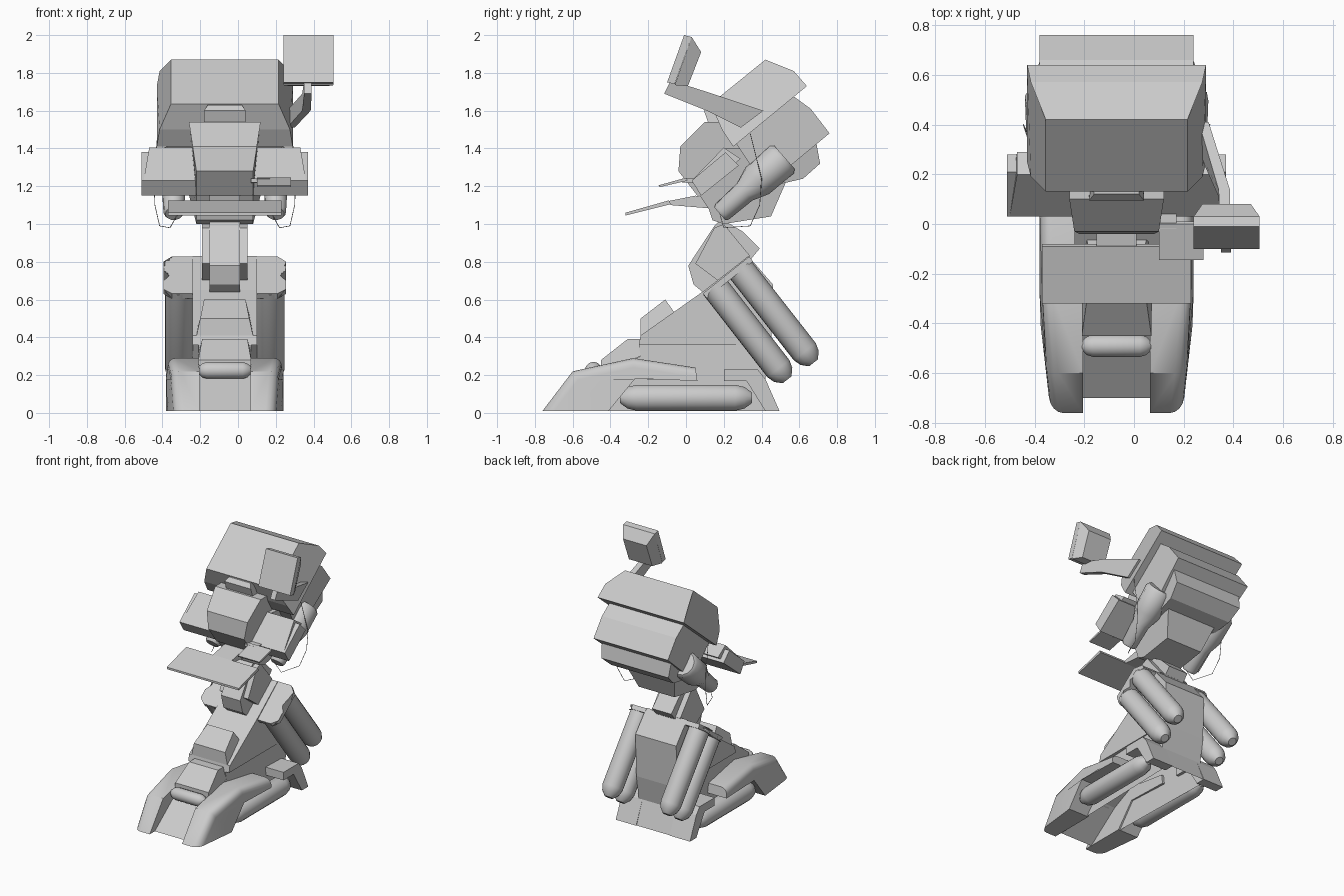
import bpy, bmesh, math
from mathutils import Vector

cube = bpy.data.objects.get("Cube")
if cube:
    bpy.data.objects.remove(cube)

GREY = (0.6, 0.6, 0.6, 1)
mat = bpy.data.materials.new("plain grey")
mat.use_nodes = True
mat.diffuse_color = GREY
mat.node_tree.nodes["Principled BSDF"].inputs["Base Color"].default_value = GREY
CX = -0.07  # centre plane of the machine
SIDES = (("left", 1), ("right", -1))


def finish(name, bm, smooth=False):
    bmesh.ops.recalc_face_normals(bm, faces=bm.faces)
    mesh = bpy.data.meshes.new(name)
    bm.to_mesh(mesh)
    bm.free()
    mesh.materials.append(mat)
    ob = bpy.data.objects.new(name, mesh)
    bpy.context.collection.objects.link(ob)
    if smooth:
        bpy.ops.object.select_all(action='DESELECT')
        ob.select_set(True)
        bpy.context.view_layer.objects.active = ob
        bpy.ops.object.shade_smooth_by_angle(angle=math.radians(40))
    return ob


def prism(name, pts, lo, hi, bevel_top=0, bevel=0.05, open_end=False):
    """Extrude a (y, z) profile across x; lo and hi may vary per point."""
    n = len(pts)
    lo = lo if isinstance(lo, tuple) else (lo,) * n
    hi = hi if isinstance(hi, tuple) else (hi,) * n
    bm = bmesh.new()
    a = [bm.verts.new((CX + x, y, z)) for x, (y, z) in zip(lo, pts)]
    b = [bm.verts.new((CX + x, y, z)) for x, (y, z) in zip(hi, pts)]
    bm.faces.new(a)
    bm.faces.new(b)
    for i in range(n - 1 if open_end else n):
        j = (i + 1) % n
        bm.faces.new((a[i], a[j], b[j], b[i]))
    if bevel_top:
        edges = [bm.edges.get((b[i], b[i + 1])) for i in range(bevel_top)]
        bmesh.ops.bevel(bm, geom=edges, offset=bevel, segments=4, profile=0.5,
                        affect='EDGES', clamp_overlap=True)
    return finish(name, bm, bevel_top > 0)


def block(name, pts, w, **kw):
    """Profile extruded symmetrically about the centre plane."""
    neg = tuple(-k for k in w) if isinstance(w, tuple) else -w
    return prism(name, pts, neg, w, **kw)


def pair(name, pts, inner, outer, **kw):
    for side, s in SIDES:
        i, o = [tuple(s * k for k in v) if isinstance(v, tuple) else s * v
                for v in (inner, outer)]
        prism(f"{side}_{name}", pts, i, o, **kw)


def lathe(name, p0, p1, rings, sides=16):
    """Rings of (distance along the axis, radius) swept from p0 towards p1."""
    p0, p1 = Vector(p0), Vector(p1)
    axis = (p1 - p0).normalized()
    u = axis.orthogonal().normalized()
    v = axis.cross(u)
    bm = bmesh.new()
    loops = []
    for d, r in rings:
        angs = [2 * math.pi * (k + 0.5) / sides for k in range(sides)]
        loops.append([bm.verts.new(p0 + axis * d + r * (u * math.cos(t) + v * math.sin(t)))
                      for t in angs])
    for a, b in zip(loops, loops[1:]):
        for k in range(sides):
            j = (k + 1) % sides
            bm.faces.new((a[k], a[j], b[j], b[k]))
    bm.faces.new(loops[0])
    bm.faces.new(loops[-1])
    return finish(name, bm, True)


def taper(length, r, depth, both=True):
    """Rings of a tank with tapered ends; the start is flat when both is False."""
    end = [(length - depth, r), (length - depth * 0.45, r * 0.83), (length, r * 0.4)]
    start = [(length - d, q) for d, q in reversed(end)] if both else [(0, r)]
    return start + end


# Base hull, open underneath
block("base_hull", [(-0.70, 0.01), (-0.45, 0.2), (-0.24, 0.3), (-0.25, 0.36),
                    (0.45, 0.36), (0.42, 0.18), (0.49, 0.01)], (0.14,) * 4 + (0.17,) * 3,
      open_end=True)
block("front_step", [(-0.45, 0.205), (-0.45, 0.28), (-0.31, 0.39), (-0.2, 0.39), (-0.2, 0.32)],
      (0.14, 0.14, 0.12, 0.12, 0.14))
block("front_hatch", [(-0.24, 0.36), (-0.24, 0.5), (-0.11, 0.6), (-0.06, 0.53), (0.0, 0.4)],
      (0.16, 0.13, 0.11, 0.12, 0.16))
lathe("front_bumper", (CX - 0.14, -0.49, 0.225), (CX + 0.14, -0.49, 0.225),
      taper(0.28, 0.045, 0.045))

# Fenders, rear guards and pontoons
pair("fender", [(-0.76, 0.01), (-0.60, 0.22), (-0.28, 0.29), (0.05, 0.24), (0.06, 0.17),
                (-0.27, 0.18), (-0.41, 0.01)],
     0.135, (0.265, 0.285, 0.31, 0.31, 0.31, 0.31, 0.305), bevel_top=3, bevel=0.05)
pair("rear_guard", [(0.2, 0.23), (0.38, 0.23), (0.42, 0.18), (0.495, 0.01), (0.42, 0.01),
                    (0.32, 0.17), (0.2, 0.17)], 0.14, 0.31)
for side, s in SIDES:
    x = CX + s * 0.235
    lathe(f"{side}_pontoon", (x, -0.35, 0.08), (x, 0.35, 0.08), taper(0.70, 0.07, 0.09))

# Sloping lower body and tanks
block("lower_body", [(-0.25, 0.36), (-0.24, 0.41), (0.1, 0.65), (0.33, 0.83),
                     (0.46, 0.68), (0.45, 0.36)], 0.17)
for side, s in SIDES:
    x = CX + s * 0.243
    for label, top, bottom in (("front", (0.15, 0.67), (0.535, 0.175)),
                               ("rear", (0.28, 0.77), (0.675, 0.265))):
        p, q = (x, *top), (x, *bottom)
        lathe(f"{side}_{label}_tank", p, q, taper(math.dist(p, q), 0.074, 0.075, False))

# One notched cap closes each pair of tanks
steps = ((0, 0.28), (0.12, 0.325), (0.34, 0.325), (0.48, 0.295),
         (0.62, 0.325), (0.86, 0.325), (1, 0.28))
upper = [(0.09 + 0.245 * t, 0.632 + 0.196 * t) for t, w in steps]
lower = [(y + 0.02, z - 0.026) for y, z in reversed(upper)]
edge = tuple(w for t, w in steps)
pair("tank_cap", upper + lower, 0.165, edge + edge[::-1])

# Neck
block("neck", [(0.04, 0.68), (0.012, 0.78), (0.15, 0.99), (0.2, 1.04), (0.35, 0.82),
               (0.1, 0.63)], 0.08)
pair("neck_plate", [(0.05, 0.79), (0.15, 0.98), (0.2, 1.0), (0.34, 0.83), (0.17, 0.7)],
     0.08, 0.12)
block("neck_brace", [(0.2, 1.02), (0.3, 0.96), (0.39, 0.87), (0.34, 0.81), (0.2, 0.95)], 0.08)

# Torso and face
block("face", [(0.1, 1.54), (-0.03, 1.41), (-0.04, 1.28), (0.06, 1.15),
               (0.4, 1.15), (0.4, 1.54)], (0.19, 0.17, 0.15, 0.15, 0.15, 0.19))
block("brow_box", [(0.12, 1.63), (0.095, 1.6), (0.12, 1.53), (0.3, 1.53), (0.3, 1.63)],
      (0.09, 0.11, 0.11, 0.11, 0.09))
block("torso", [(0.04, 1.2), (0.12, 1.08), (0.14, 1.02), (0.2, 1.0), (0.45, 1.04),
                (0.55, 1.27), (0.5, 1.4), (0.2, 1.4)],
      (0.15, 0.15, 0.15, 0.15, 0.15, 0.22, 0.25, 0.2))
block("rear_pack", [(0.4, 1.38), (0.69, 1.43), (0.71, 1.32), (0.62, 1.24), (0.45, 1.2)],
      (0.29, 0.29, 0.28, 0.26, 0.24))

# Head slabs
block("back_slab", [(0.25, 1.45), (0.55, 1.69), (0.66, 1.61), (0.76, 1.48), (0.53, 1.29),
                    (0.35, 1.3)], (0.31, 0.31, 0.31, 0.31, 0.29, 0.29))
block("visor", [(0.13, 1.635), (0.42, 1.87), (0.57, 1.81), (0.64, 1.73), (0.25, 1.41),
                (0.19, 1.5)], (0.285, 0.285, 0.345, 0.36, 0.36, 0.345))

# Shoulders rise slightly towards the face
pair("shoulder", [(0.03, 1.23), (0.21, 1.38), (0.28, 1.31), (0.08, 1.15)],
     0.14, 0.44)
pair("shoulder_top", [(0.03, 1.23), (0.2, 1.405), (0.29, 1.345), (0.1, 1.2)], 0.14,
     (0.43, 0.4, 0.4, 0.43))

# Side thrusters
for side, s in SIDES:
    x = CX + s * 0.27
    lathe(f"{side}_thruster", (x, 0.52, 1.355), (x, 0.18, 1.055),
          [(0, 0.085), (0.02, 0.1), (0.19, 0.095), (0.28, 0.062), (0.44, 0.055), (0.455, 0.045)],
          12)

# Trays
block("tray", [(-0.32, 1.06), (-0.09, 1.125), (-0.08, 1.105), (-0.32, 1.045)], 0.3)
block("tray_arm", [(-0.1, 1.12), (0.05, 1.15), (0.16, 1.13), (0.16, 1.08), (-0.08, 1.1)], 0.08)
prism("small_tray", [(-0.145, 1.205), (0.0, 1.245), (0.01, 1.23), (-0.14, 1.195)], 0.17, 0.35)
prism("small_tray_arm", [(-0.02, 1.24), (0.12, 1.24), (0.12, 1.21), (-0.02, 1.22)], 0.14, 0.24)

# Screen on its arm
prism("screen", [(-0.10, 1.75), (-0.01, 2.0), (0.03, 1.99), (-0.06, 1.74)], 0.31, 0.575)
prism("screen_back", [(-0.06, 1.735), (0.03, 1.99), (0.08, 1.91), (0.01, 1.73)],
      (0.31, 0.31, 0.345, 0.345), (0.575, 0.575, 0.54, 0.54))
prism("screen_arm", [(-0.08, 1.76), (-0.115, 1.69), (0.11, 1.6), (0.29, 1.51), (0.41, 1.6),
                     (0.14, 1.69)],
      (0.42, 0.42, 0.41, 0.33, 0.33, 0.41), (0.46, 0.46, 0.455, 0.37, 0.37, 0.455))

# Loose cables
for side, s in SIDES:
    curve = bpy.data.curves.new(f"{side}_cable", 'CURVE')
    curve.dimensions = '3D'
    curve.bevel_depth = 0.002
    curve.bevel_resolution = 1
    path = [(0.355, 0.34, 1.48), (0.375, 0.4, 1.24), (0.37, 0.39, 1.1), (0.345, 0.34, 0.99),
            (0.29, 0.2, 0.98), (0.25, 0.18, 1.05)]
    line = curve.splines.new('POLY')
    line.points.add(len(path) - 1)
    for point, (x, y, z) in zip(line.points, path):
        point.co = (CX + s * x, y, z, 1)
    curve.materials.append(mat)
    bpy.context.collection.objects.link(bpy.data.objects.new(f"{side}_cable", curve))
